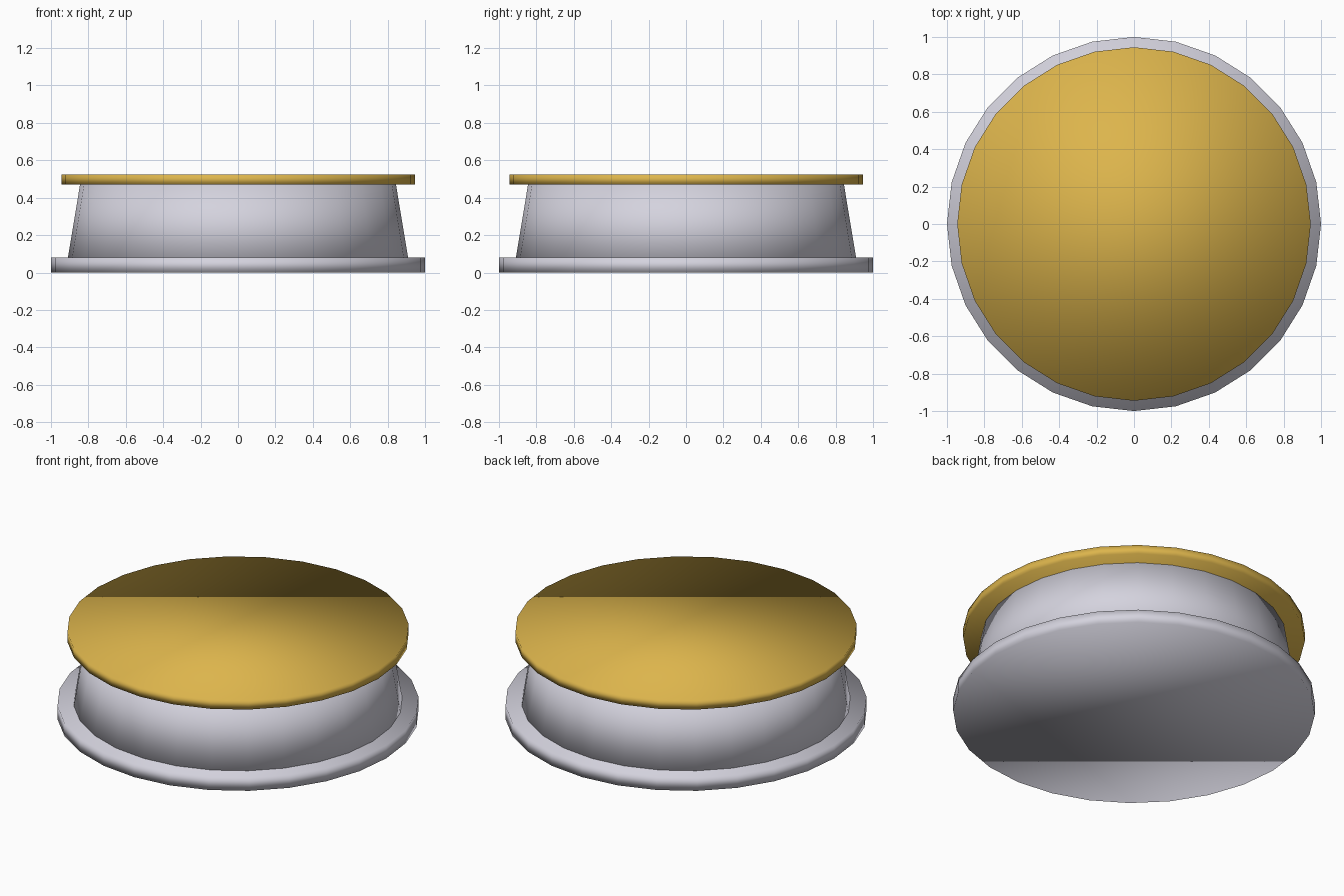
import bpy

cube = bpy.data.objects.get("Cube")
if cube:
    bpy.data.objects.remove(cube, do_unlink=True)

SIDES = 28


def make_material(name, colour):
    mat = bpy.data.materials.new(name)
    mat.use_nodes = True
    mat.diffuse_color = colour
    mat.node_tree.nodes["Principled BSDF"].inputs["Base Color"].default_value = colour
    return mat


def disc(name, bottom, top, radius_bottom, radius_top, mat):
    """Soft-shaded round slab between two heights, with a vertex on each axis."""
    bpy.ops.mesh.primitive_cone_add(
        vertices=SIDES, radius1=radius_bottom, radius2=radius_top,
        depth=top - bottom, location=(0, 0, (top + bottom) / 2))
    obj = bpy.context.object
    obj.name = obj.data.name = name
    obj.data.materials.append(mat)
    bpy.ops.object.shade_smooth()
    return obj


silver = make_material("pale silver", (0.66, 0.65, 0.73, 1))
gold = make_material("warm gold", (0.72, 0.46, 0.072, 1))

# Wide foot, tapered drum and overhanging lid
disc("base_flange", 0, 0.08, 1.0, 1.0, silver)
disc("tapered_body", 0.005, 0.48, 0.922, 0.843, silver)
disc("lid", 0.47, 0.525, 0.945, 0.945, gold)
